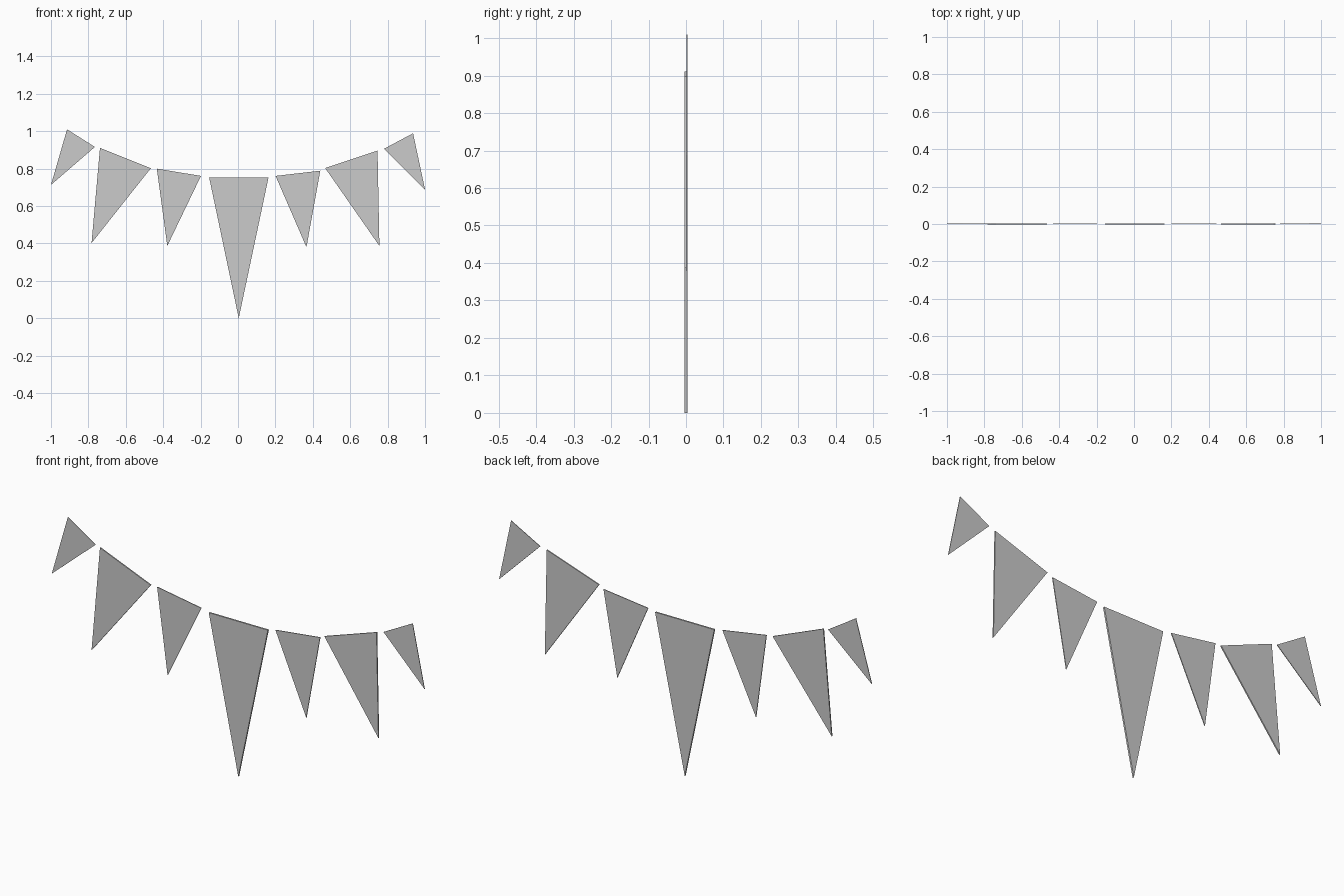
import bpy, bmesh

if "Cube" in bpy.data.objects:
    bpy.data.objects.remove(bpy.data.objects["Cube"])


def pennant(name, left, right, tip, y_front, y_back):
    """Thin triangular flag: three (x, z) corners extruded along y."""
    bm = bmesh.new()
    verts = [bm.verts.new((x, y_front, z)) for x, z in (left, right, tip)]
    face = bm.faces.new(verts)
    ext = bmesh.ops.extrude_face_region(bm, geom=[face], use_keep_orig=True)
    moved = [g for g in ext["geom"] if isinstance(g, bmesh.types.BMVert)]
    bmesh.ops.translate(bm, verts=moved, vec=(0, y_back - y_front, 0))
    bmesh.ops.recalc_face_normals(bm, faces=bm.faces)
    mesh = bpy.data.meshes.new(name)
    bm.to_mesh(mesh)
    bm.free()
    bpy.context.collection.objects.link(bpy.data.objects.new(name, mesh))


# Front and back depth for each flag size
SMALL, MEDIUM, LARGE, CENTRE = (0.001, 0.004), (0.0, 0.004), (-0.004, 0.002), (-0.004, 0.004)

# Flags from left to right along the sagging line: left corner, right corner, tip
flags = [
    ("left_end_flag", (-0.914, 1.01), (-0.765, 0.916), (-1.0, 0.713), SMALL),
    ("left_large_flag", (-0.738, 0.911), (-0.466, 0.802), (-0.783, 0.402), LARGE),
    ("left_medium_flag", (-0.434, 0.80), (-0.198, 0.761), (-0.378, 0.387), MEDIUM),
    ("centre_flag", (-0.154, 0.752), (0.163, 0.752), (0.004, 0.0), CENTRE),
    ("right_medium_flag", (0.201, 0.761), (0.44, 0.789), (0.366, 0.38), MEDIUM),
    ("right_large_flag", (0.466, 0.803), (0.746, 0.897), (0.756, 0.387), LARGE),
    ("right_end_flag", (0.78, 0.906), (0.936, 0.989), (1.0, 0.688), SMALL),
]
for name, left, right, tip, depth in flags:
    pennant(name, left, right, tip, *depth)
